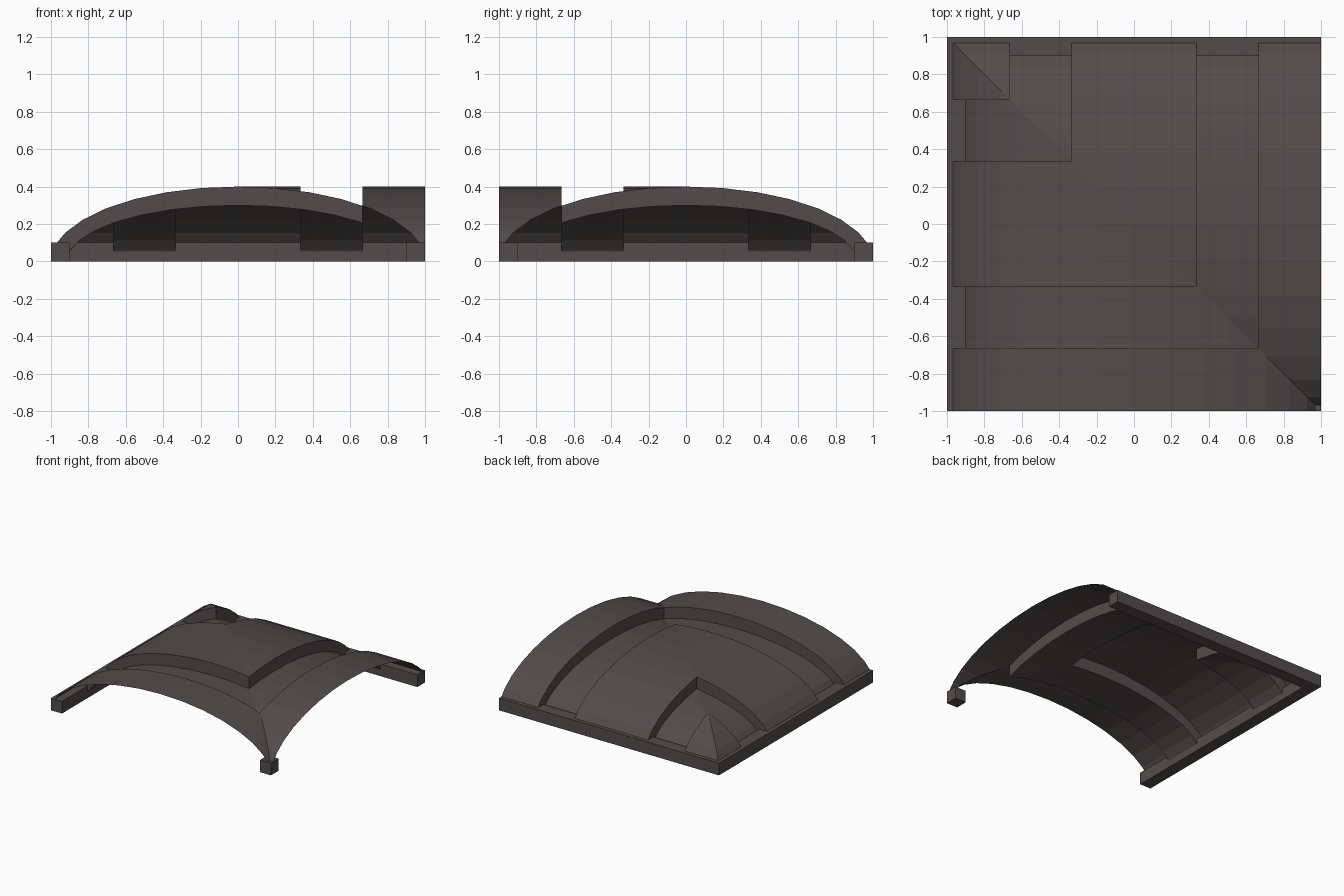
import bpy, bmesh, math

if "Cube" in bpy.data.objects:
    bpy.data.objects.remove(bpy.data.objects["Cube"])

T = 1 / 3
HIGH = (1.0, 0.4, 0.1)      # half width, rise, lowest z
LOW = (0.915, 0.3, 0.05)

mat = bpy.data.materials.new("dark_slate")
mat.diffuse_color = (0.085, 0.073, 0.07, 1)
mat.use_nodes = True
mat.node_tree.nodes["Principled BSDF"].inputs["Base Color"].default_value = mat.diffuse_color


def profile(arch):
    # half-ellipse in 16 facets, cut off at its lowest z
    a, b, zmin = arch
    end = a * math.sqrt(1 - (zmin / b) ** 2)
    pts = [(a * math.sin(math.radians(11.25 * k)), b * math.cos(math.radians(11.25 * k)))
           for k in range(-8, 9)]
    return [(-end, zmin)] + [p for p in pts if abs(p[0]) < end] + [(end, zmin)]


def with_cuts(pts, cuts, limit):
    # add points at the mitre positions and stop at the limit
    out = list(pts)
    for c in cuts:
        for p, q in zip(pts, pts[1:]):
            if p[0] < c < q[0]:
                f = (c - p[0]) / (q[0] - p[0])
                out.append((c, p[1] + f * (q[1] - p[1])))
    return [p for p in sorted(out) if p[0] <= limit + 1e-6]


def make(name, bm):
    bmesh.ops.remove_doubles(bm, verts=bm.verts, dist=1e-5)
    me = bpy.data.meshes.new(name)
    bm.to_mesh(me)
    bm.free()
    ob = bpy.data.objects.new(name, me)
    ob.data.materials.append(mat)
    bpy.context.collection.objects.link(ob)


def add_face(bm, pts, mirrored):
    # the second arm is the first one reflected across the diagonal
    if mirrored:
        pts = [(-y, -x, z) for x, y, z in reversed(pts)]
    bm.faces.new([bm.verts.new(p) for p in pts])


def vault_band(bm, arch, t0, t1, mirrored):
    pts = with_cuts(profile(arch), (t0, t1), t1)
    for (xa, za), (xb, zb) in zip(pts, pts[1:]):
        ya, yb = min(-t0, -xa), min(-t0, -xb)
        quad = [(xa, -t1, za), (xb, -t1, zb)]
        if yb > -t1 + 1e-6:
            quad.append((xb, yb, zb))
        add_face(bm, quad + [(xa, ya, za)], mirrored)


def step(bm, t, faces_front, mirrored):
    hi = with_cuts(profile(HIGH), (t,), t)
    lo = with_cuts(profile(LOW), (t,), t)
    loop = [(x, -t, z) for x, z in lo + hi[::-1]]
    add_face(bm, loop if faces_front else loop[::-1], mirrored)


# alternating raised and sunken vault bands turning the corner
bands = [("corner_raised_band", HIGH, -1, -2 * T), ("outer_sunken_band", LOW, -2 * T, -T),
         ("middle_raised_band", HIGH, -T, T), ("inner_sunken_band", LOW, T, 2 * T),
         ("end_raised_band", HIGH, 2 * T, 1)]
for name, arch, t0, t1 in bands:
    bm = bmesh.new()
    for m in (False, True):
        vault_band(bm, arch, t0, t1, m)
    make(name, bm)

# upright step faces between the bands
bm = bmesh.new()
for t, front in ((-2 * T, True), (-T, False), (T, True), (2 * T, False)):
    for m in (False, True):
        step(bm, t, front, m)
bmesh.ops.triangulate(bm, faces=bm.faces)
make("band_steps", bm)


# eaves beams and inner corner post
def box(name, x0, x1, y0, y1):
    bm = bmesh.new()
    bmesh.ops.create_cube(bm, size=1)
    for v in bm.verts:
        v.co = ((x0 + x1) / 2 + v.co.x * (x1 - x0), (y0 + y1) / 2 + v.co.y * (y1 - y0),
                0.05 + v.co.z * 0.1)
    make(name, bm)


box("left_beam", -1, -0.9, -1, 0.9)
box("back_beam", -1, 1, 0.9, 1)
box("corner_post", 0.9, 1, -1, -0.9)
